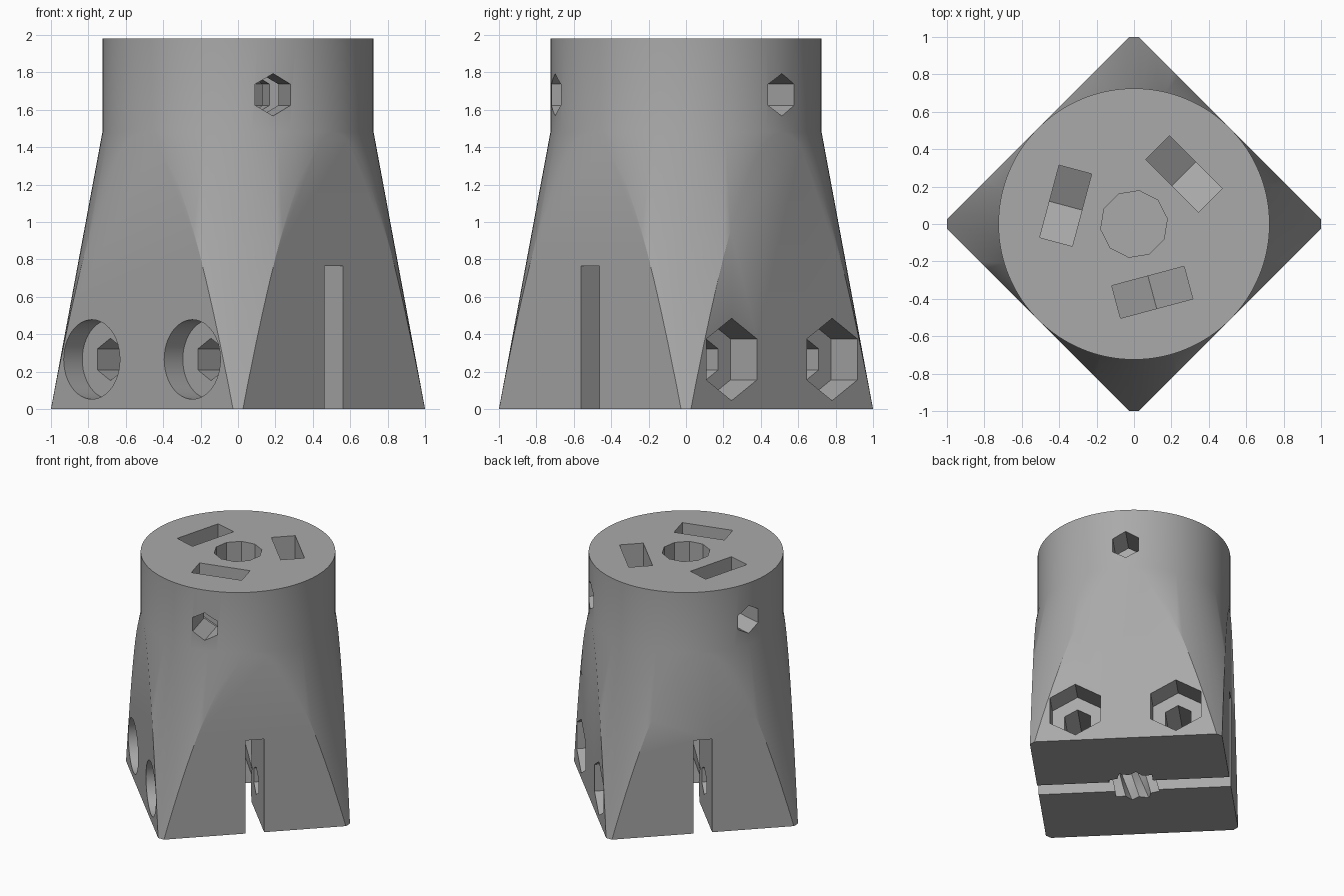
import bpy, bmesh
from math import sin, cos, pi, radians
from mathutils import Matrix, Vector

old = bpy.data.objects.get("Cube")
if old:
    bpy.data.objects.remove(old)

R, SHOULDER, TOP = 0.725, 1.48, 1.98
BOLT_Z, SCREW_Z = 0.265, 1.68


def make_object(name, bm):
    bmesh.ops.recalc_face_normals(bm, faces=bm.faces)
    mesh = bpy.data.meshes.new(name)
    bm.to_mesh(mesh)
    bm.free()
    ob = bpy.data.objects.new(name, mesh)
    bpy.context.collection.objects.link(ob)
    return ob


def loft(rings):
    """Closed solid through a stack of equal point rings."""
    bm = bmesh.new()
    loops = [[bm.verts.new(p) for p in ring] for ring in rings]
    n = len(loops[0])
    for a, b in zip(loops, loops[1:]):
        for i in range(n):
            j = (i + 1) % n
            bm.faces.new((a[i], a[j], b[j], b[i]))
    bm.faces.new(loops[0][::-1])
    bm.faces.new(loops[-1])
    return bm


def polygon(n, r, cx=0, cy=0, turn=0):
    return [(cx + r * cos(turn + 2 * pi * i / n),
             cy + r * sin(turn + 2 * pi * i / n)) for i in range(n)]


def radial(degrees):
    """Frame with local x up and local z pointing outwards at an angle."""
    a = radians(degrees)
    return Matrix(((0, sin(a), cos(a)), (0, -cos(a), sin(a)), (1, 0, 0)))


def prism(points, start, end, frame=Matrix.Identity(3)):
    return loft([[frame @ Vector((x, y, d)) for x, y in points]
                 for d in (start, end)])


# Body: cone under a cylinder, trimmed by four upright planes
bm = loft([[(x, y, z) for x, y in polygon(128, r)]
           for r, z in ((1, 0), (R, SHOULDER), (R, TOP))])
for k in range(4):
    a = radians(45 + 90 * k)
    side = Vector((cos(a), sin(a), 0))
    cut = bmesh.ops.bisect_plane(
        bm, geom=bm.verts[:] + bm.edges[:] + bm.faces[:], dist=1e-5,
        plane_co=side * (R + 0.0005), plane_no=side, clear_outer=True)
    rim = [e for e in bm.edges if e.is_boundary]
    bmesh.ops.holes_fill(bm, edges=rim, sides=0)
body = make_object("coupler_body", bm)


def carve(name, bm):
    cutter = make_object(name, bm)
    cutter.hide_render = True
    mod = body.modifiers.new(name, 'BOOLEAN')
    mod.operation = 'DIFFERENCE'
    mod.solver = 'EXACT'
    mod.object = cutter
    bpy.context.view_layer.objects.active = body
    bpy.ops.object.modifier_apply(modifier=name)
    bpy.data.objects.remove(cutter)


# Shaft bore in the top
carve("shaft_bore", prism(polygon(10, 0.18, turn=radians(9)), 1.2, 2.2))

# Clamping slot across the base
w = 0.07
carve("clamp_slot", prism([(-0.1, -w), (0.765, -w), (0.765, w), (-0.1, w)],
                          -1.2, 1.2, radial(-45)))

# Twisted, toothed rod bore in the base
rings = []
for k in range(13):
    z = -0.1 + k / 12
    ring = []
    for i in range(20):
        r = 0.21 if i % 2 else 0.165
        a = 2 * pi * i / 20 + 1.8 * z
        ring.append((r * cos(a), r * sin(a), z))
    rings.append(ring)
bm = loft(rings)
bmesh.ops.triangulate(bm, faces=bm.faces[:])
carve("rod_bore", bm)

# Clamp bolts: through hole, nut recess and round head recess
for s in (-0.38, 0.38):
    frame = radial(45)
    carve("bolt_hole", prism(polygon(6, 0.113, BOLT_Z, s), -1.1, 1.1, frame))
    carve("nut_recess", prism(polygon(6, 0.22, BOLT_Z, s), 0.525, 1.2, frame))
    carve("head_recess", prism(polygon(48, 0.2125, BOLT_Z, s), -1.2, -0.585, frame))

# Set screws with nut traps open to the top
h = 0.2
trap = [(2.2, -h), (2.2, h), (1.565, h), (1.45, 0), (1.565, -h)]
for angle in (45, 165, 285):
    frame = radial(angle)
    carve("set_screw_hole", prism(polygon(6, 0.113, SCREW_Z), 0.02, 1.1, frame))
    carve("nut_trap", prism(trap, 0.288, 0.468, frame))

# Material and shading
mat = bpy.data.materials.new("plain_grey")
mat.use_nodes = True
grey = (0.4, 0.4, 0.4, 1)
mat.diffuse_color = grey
mat.node_tree.nodes["Principled BSDF"].inputs["Base Color"].default_value = grey
body.data.materials.clear()
body.data.materials.append(mat)
for p in body.data.polygons:
    p.material_index = 0
bpy.ops.object.select_all(action='DESELECT')
body.select_set(True)
bpy.context.view_layer.objects.active = body
bpy.ops.object.shade_smooth_by_angle(angle=radians(30))
